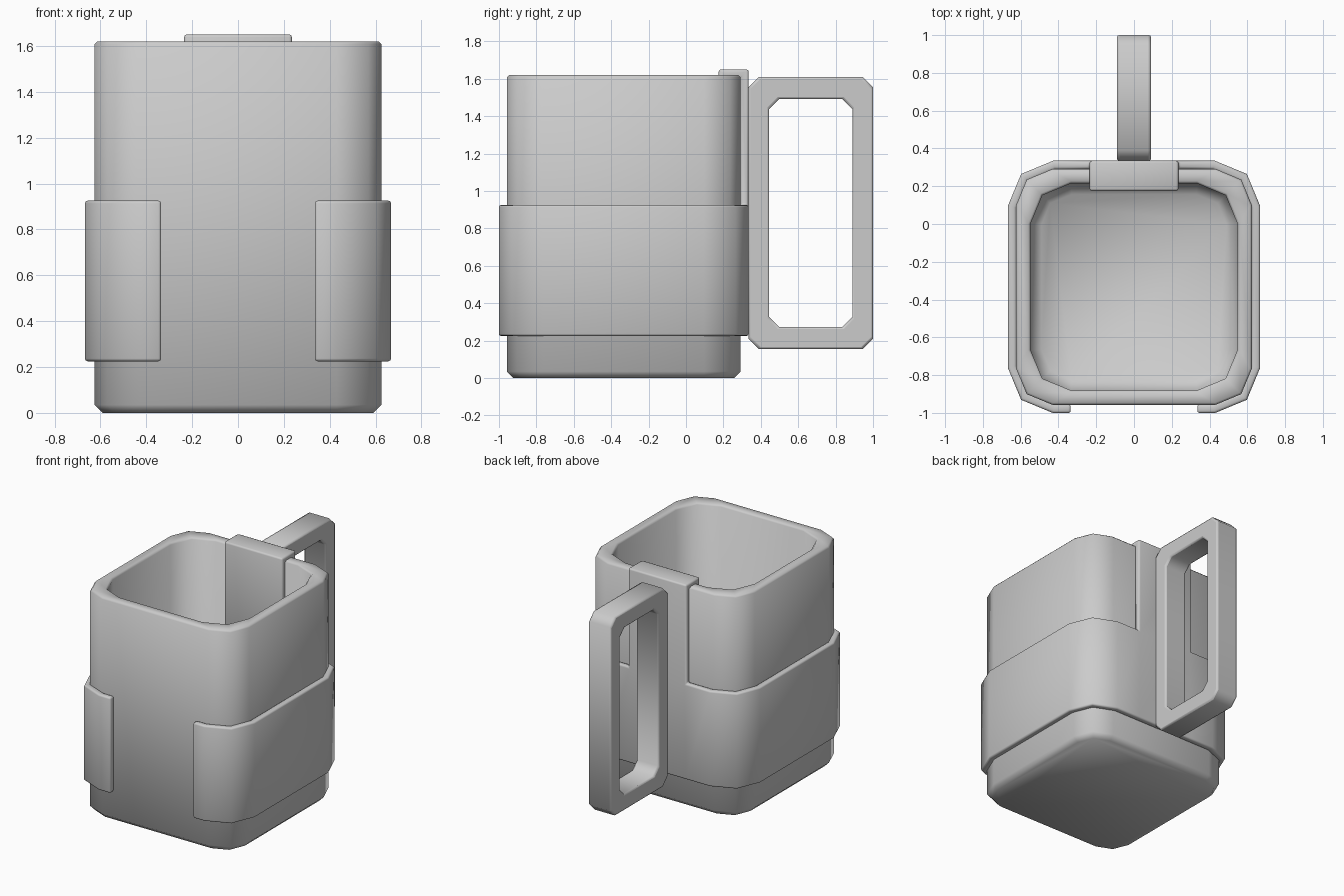
import bpy, bmesh, math

if "Cube" in bpy.data.objects:
    bpy.data.objects.remove(bpy.data.objects["Cube"])

CY = -0.333  # cup centre in y


def finish(bm, name, bevel=0.0):
    me = bpy.data.meshes.new(name)
    bm.to_mesh(me)
    bm.free()
    ob = bpy.data.objects.new(name, me)
    bpy.context.collection.objects.link(ob)
    bpy.context.view_layer.objects.active = ob
    ob.select_set(True)
    bpy.ops.object.shade_smooth_by_angle(angle=math.radians(50))
    ob.select_set(False)
    if bevel:
        add_bevel(ob, bevel)
    return ob


def add_bevel(ob, width):
    b = ob.modifiers.new("Bevel", 'BEVEL')
    b.width = width
    b.segments = 2
    b.limit_method = 'ANGLE'
    b.angle_limit = math.radians(50)


def rounded_rect(hx, hy, r, cx=0.0, cy=0.0, segs=2):
    """Counter-clockwise outline, starting at the lower right corner."""
    pts = []
    for k, (sx, sy) in enumerate([(1, -1), (1, 1), (-1, 1), (-1, -1)]):
        for i in range(segs + 1):
            a = math.radians(-90 + 90 * k + 90 * i / segs)
            pts.append((cx + sx * (hx - r) + r * math.cos(a),
                        cy + sy * (hy - r) + r * math.sin(a)))
    return pts


def bridge(bm, a, b):
    n = len(a)
    for i in range(n):
        j = (i + 1) % n
        bm.faces.new((a[i], a[j], b[j], b[i]))


# Cup: stacked rounded-square rings up the outside and down the inside
bm = bmesh.new()
sections = [(0.59, 0.16, 0.0), (0.625, 0.195, 0.035), (0.625, 0.195, 1.608),
            (0.613, 0.183, 1.62), (0.56, 0.225, 1.62), (0.548, 0.215, 1.608),
            (0.548, 0.215, 0.14), (0.49, 0.16, 0.08)]
rings = [[bm.verts.new((x, y, z)) for x, y in rounded_rect(h, h, r, cy=CY)]
         for h, r, z in sections]
for a, b in zip(rings, rings[1:]):
    bridge(bm, a, b)
bm.faces.new(rings[0][::-1])
bm.faces.new(rings[-1])
finish(bm, "cup_body")

# Holder: open-fronted band whose back rises into a strap hooked over the rim
bm = bmesh.new()
Z0, Z1, GAP, STRAP = 0.225, 0.925, 0.335, 0.235
HB = 0.668
outline = rounded_rect(HB, HB, 0.24, cy=CY)
back = CY + HB
path = [(GAP, CY - HB)] + outline[:6]
path += [(STRAP, back), (-STRAP, back)] + outline[6:]
path += [(-GAP, CY - HB)]
low = [bm.verts.new((x, y, Z0)) for x, y in path]
high = [bm.verts.new((x, y, Z1)) for x, y in path]
for i in range(len(path) - 1):
    bm.faces.new((low[i], low[i + 1], high[i + 1], high[i]))
prev = (high[7], high[8])
for y, z in [(back, 1.65), (0.175, 1.65), (0.175, Z1)]:
    cur = (bm.verts.new((STRAP, y, z)), bm.verts.new((-STRAP, y, z)))
    bm.faces.new((prev[0], prev[1], cur[1], cur[0]))
    prev = cur
holder = finish(bm, "holder_band")
s = holder.modifiers.new("Solidify", 'SOLIDIFY')
s.thickness = 0.045
s.offset = -1
s.use_even_offset = True
add_bevel(holder, 0.012)

# Handle: rectangular loop with chamfered corners
bm = bmesh.new()
loops = []
for hy, hz, r in [(0.3325, 0.7275, 0.055), (0.2225, 0.61, 0.055)]:
    outline = rounded_rect(hy, hz, r, 0.6675, 0.8825, segs=1)
    loops.append([[bm.verts.new((x, y, z)) for y, z in outline]
                  for x in (-0.09, 0.09)])
outer, inner = loops
bridge(bm, outer[0], outer[1])
bridge(bm, outer[1], inner[1])
bridge(bm, inner[1], inner[0])
bridge(bm, inner[0], outer[0])
bmesh.ops.recalc_face_normals(bm, faces=bm.faces)
finish(bm, "handle", 0.012)
